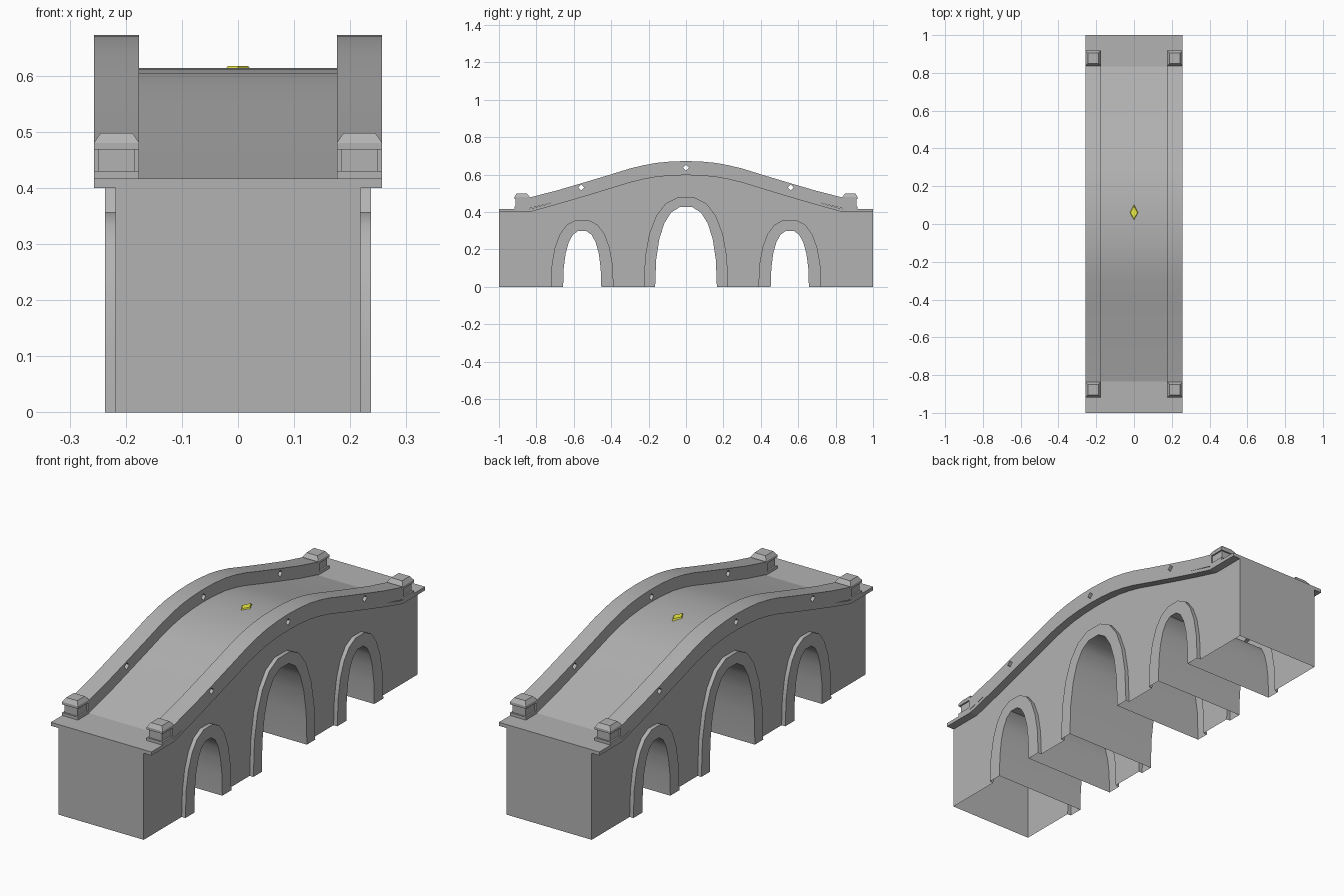
import bpy, bmesh
from math import sin, cos, pi, radians

if "Cube" in bpy.data.objects:
    bpy.data.objects.remove(bpy.data.objects["Cube"])

# Half profile of the humped underside of the deck (y, z)
HALF = [(0, .597), (.08, .5945), (.16, .587), (.23, .574), (.30, .557), (.42, .520), (.56, .478), (.70, .437), (.835, .400)]
HUMP = [(-y, z) for y, z in reversed(HALF[1:])] + HALF
FULL = [(-1, .40)] + HUMP + [(1, .40)]
WALL = [(-.846, .40)] + HUMP[1:-1] + [(.846, .40)]
# Arches: centre y, inner half width, inner height, outer half width, outer height
ARCHES = [(-.555, .102, .302, .168, .36), (0, .165, .43, .226, .482), (.555, .102, .302, .168, .36)]


def material(name, color):
    mat = bpy.data.materials.new(name)
    mat.diffuse_color = (*color, 1)
    mat.use_nodes = True
    mat.node_tree.nodes["Principled BSDF"].inputs["Base Color"].default_value = mat.diffuse_color
    return mat


STONE = material("dark_stone", (.45, .45, .45))
YELLOW = material("yellow", (.85, .85, .06))


def raise_by(points, dz):
    return [(y, z + dz) for y, z in points]


def new_object(name, bm, mat=STONE, smooth=0):
    bmesh.ops.recalc_face_normals(bm, faces=bm.faces)
    mesh = bpy.data.meshes.new(name)
    bm.to_mesh(mesh)
    bm.free()
    obj = bpy.data.objects.new(name, mesh)
    bpy.context.collection.objects.link(obj)
    obj.data.materials.append(mat)
    if smooth:
        bpy.ops.object.select_all(action='DESELECT')
        obj.select_set(True)
        bpy.context.view_layer.objects.active = obj
        bpy.ops.object.shade_smooth_by_angle(angle=radians(smooth))
    return obj


def extrude_x(name, profile, x0, x1, drop=None, smooth=30):
    """Solid from a (y, z) outline, from x0 to x1; drop(face) marks faces left open."""
    bm = bmesh.new()
    face = bm.faces.new([bm.verts.new((x0, y, z)) for y, z in profile])
    ext = bmesh.ops.extrude_face_region(bm, geom=[face], use_keep_orig=True)
    verts = [v for v in ext["geom"] if isinstance(v, bmesh.types.BMVert)]
    bmesh.ops.translate(bm, verts=verts, vec=(x1 - x0, 0, 0))
    bmesh.ops.recalc_face_normals(bm, faces=bm.faces)
    if drop:
        # keep the outward winding: faces are removed after normals are settled
        bmesh.ops.delete(bm, geom=[f for f in bm.faces if drop(f)], context='FACES')
    return new_object(name, bm, smooth=smooth)


def arch(cy, w, h, n=11):
    """Squared half ellipse, from low y to high y."""
    pts = []
    for i in range(n + 1):
        a = pi * (1 - i / n)
        c, s = cos(a), 0 if i in (0, n) else sin(a)
        pts.append((cy + w * (1 if c > 0 else -1) * abs(c) ** .82, h * s ** .86))
    return pts


def is_end(f):
    xs = [v.co.x for v in f.verts]
    return max(xs) - min(xs) < 1e-5


# Hollow masonry shell: two side walls and two ends, open below
outline = [(-1, 0)]
for cy, _, _, w, h in ARCHES:
    outline += arch(cy, w, h)
outline += [(1, 0)] + FULL[::-1]
extrude_x("bridge_body", outline, -.218, .218,
          lambda f: not is_end(f) and abs(f.calc_center_median().y) < .999)

for i, (cy, w, h, wo, ho) in enumerate(ARCHES):
    # Vaulted passage through the bridge
    bm = bmesh.new()
    rows = [[bm.verts.new((x, y, z)) for y, z in arch(cy, w, h)] for x in (-.237, .237)]
    for k in range(len(rows[0]) - 1):
        bm.faces.new((rows[0][k], rows[0][k + 1], rows[1][k + 1], rows[1][k]))
    vault = new_object(f"vault_{i + 1}", bm, smooth=35)
    top = max(vault.data.polygons, key=lambda p: p.center.z)
    if top.normal.z > 0:
        vault.data.flip_normals()
    # Raised stone rings: front face and outer rim
    for side, s in (("left", -1), ("right", 1)):
        bm = bmesh.new()
        lines = [[bm.verts.new((s * x, y, z)) for y, z in arch(cy, a, b)]
                 for x, a, b in ((.237, w, h), (.237, wo, ho), (.218, wo, ho))]
        for a, b in zip(lines, lines[1:]):
            for k in range(len(a) - 1):
                bm.faces.new((a[k], a[k + 1], b[k + 1], b[k]))
        ring = new_object(f"arch_ring_{i + 1}_{side}", bm, smooth=35)
        if ring.data.polygons[0].normal.x * s < 0:
            ring.data.flip_normals()

# Road slab overhanging the walls
extrude_x("road_slab", FULL + raise_by(FULL, .0165)[::-1], -.257, .257, smooth=12)

# Parapets with diamond drain holes
for side, s in (("left", -1), ("right", 1)):
    wall = extrude_x(f"parapet_{side}", raise_by(WALL, .0165) + raise_by(WALL, .075)[::-1],
                     s * .176, s * .257, smooth=12)
    for cy, cz in ((-.56, .530), (0, .636), (.56, .530)):
        r = .016
        cutter = extrude_x("hole_cutter", [(cy - r, cz), (cy, cz - r), (cy + r, cz), (cy, cz + r)],
                           s * .15, s * .28, smooth=0)
        cutter.hide_render = True
        mod = wall.modifiers.new("hole", 'BOOLEAN')
        mod.operation, mod.solver, mod.object = 'DIFFERENCE', 'EXACT', cutter
        bpy.context.view_layer.objects.active = wall
        bpy.ops.object.modifier_apply(modifier=mod.name)
        bpy.data.objects.remove(cutter)

# Capped square posts at the four parapet ends: (half width, z) levels
LEVELS = [(.0405, .41), (.0405, .43), (.033, .43), (.033, .468), (.0405, .468), (.0405, .48), (.028, .498)]
for sx in (-1, 1):
    for sy in (-1, 1):
        bm = bmesh.new()
        rings = [[bm.verts.new((sx * .2165 + a * r, sy * .8775 + b * r, z))
                  for a, b in ((-1, -1), (1, -1), (1, 1), (-1, 1))] for r, z in LEVELS]
        for a, b in zip(rings, rings[1:]):
            for k in range(4):
                j = (k + 1) % 4
                bm.faces.new((a[k], a[j], b[j], b[k]))
        bm.faces.new(rings[0])
        bm.faces.new(rings[-1])
        new_object(f"end_post_{'front' if sy < 0 else 'back'}_{'left' if sx < 0 else 'right'}", bm)

# Small yellow marker on the road
bm = bmesh.new()
bmesh.ops.create_cone(bm, segments=4, radius1=1, radius2=.75, depth=1, cap_ends=True)
bmesh.ops.scale(bm, verts=bm.verts, vec=(.024, .044, .010))
bmesh.ops.translate(bm, verts=bm.verts, vec=(0, .06, .6125))
new_object("road_marker", bm, YELLOW)
